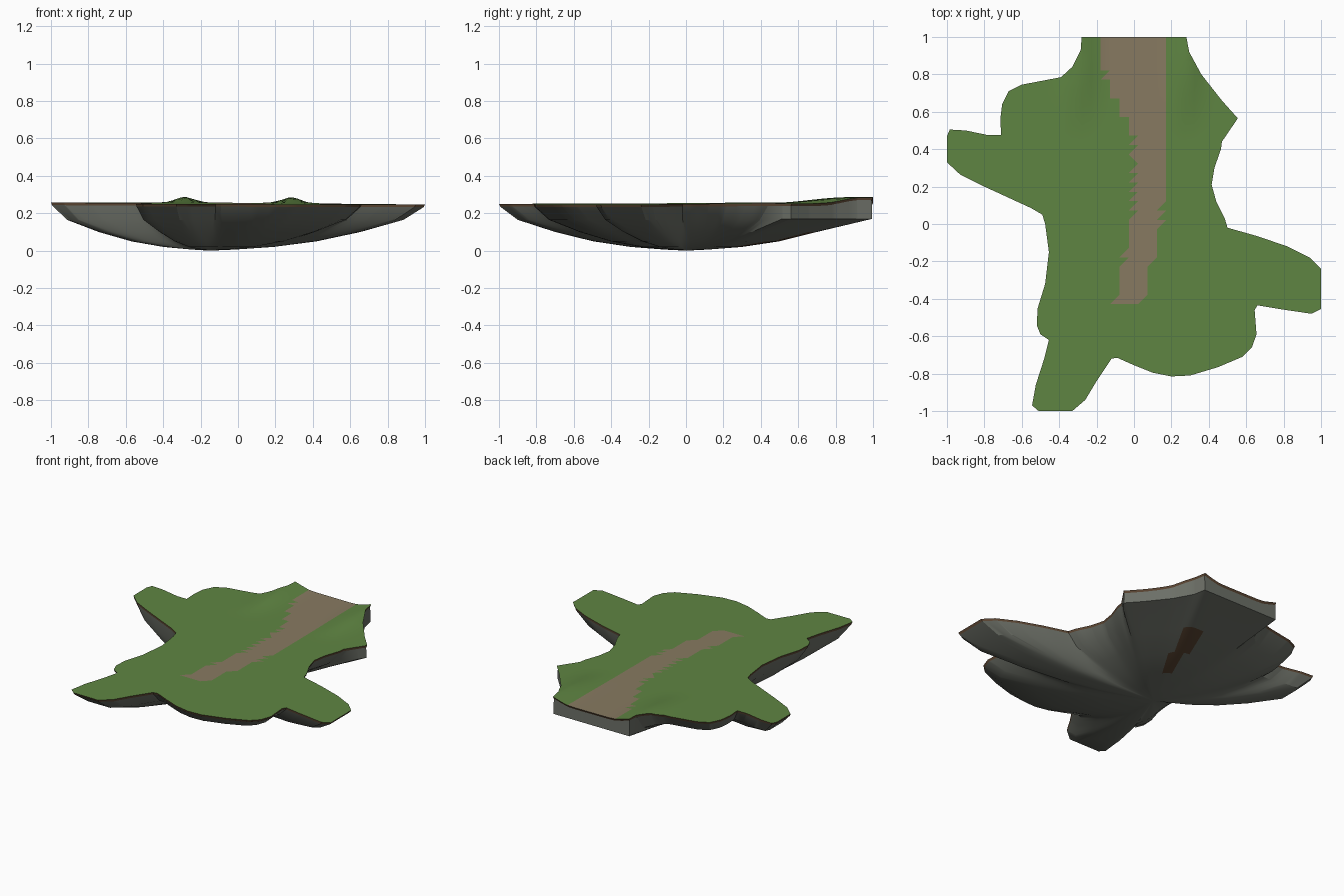
import bpy, bmesh, math
from mathutils import Vector

if "Cube" in bpy.data.objects:
    bpy.data.objects.remove(bpy.data.objects["Cube"])


def make_material(name, colour):
    mat = bpy.data.materials.new(name)
    mat.use_nodes = True
    mat.diffuse_color = (*colour, 1)
    mat.node_tree.nodes["Principled BSDF"].inputs["Base Color"].default_value = (*colour, 1)
    return mat


grass = make_material("grass green", (0.115, 0.235, 0.055))
dirt = make_material("path dirt", (0.245, 0.195, 0.12))
soil = make_material("soil brown", (0.105, 0.06, 0.032))
rock = make_material("rock grey", (0.15, 0.16, 0.135))

CENTRE = Vector((-0.15, 0, 0))

# Shoreline of the island, counter-clockwise from the back left corner
OUTLINE = [
    (-.28, 1), (-.285, .93), (-.33, .84), (-.39, .785), (-.6, .745), (-.67, .71),
    (-.705, .64), (-.715, .56), (-.71, .475), (-.78, .475), (-.9, .5), (-.985, .505),
    (-1, .47), (-1, .33), (-.93, .265), (-.8, .2), (-.55, .085), (-.49, .05),
    (-.475, 0), (-.455, -.15), (-.475, -.32), (-.515, -.45), (-.52, -.54),
    (-.5, -.59), (-.455, -.62), (-.48, -.72), (-.525, -.86), (-.545, -.97), (-.51, -1),
    (-.33, -1), (-.26, -.94), (-.2, -.84), (-.12, -.72), (-.09, -.715), (0, -.755),
    (.1, -.795), (.2, -.815), (.3, -.81), (.45, -.765), (.58, -.71), (.63, -.66),
    (.655, -.59), (.645, -.46), (.66, -.435), (.78, -.455), (.95, -.48), (1, -.455),
    (1, -.24), (.94, -.18), (.82, -.12), (.66, -.065), (.5, -.02), (.485, .03),
    (.44, .12), (.415, .21), (.43, .3), (.465, .4), (.47, .44), (.555, .565),
    (.47, .66), (.36, .8), (.295, .92), (.28, 1)]

# Path edges: y, left x, right x
PATH = [(-.43, -.1, .04), (-.25, -.075, .085), (-.1, -.03, .125), (.1, 0, .155),
        (.3, .005, .18), (.5, -.015, .165), (.68, -.1, .165), (.8, -.16, .16), (1, -.17, .17)]


def on_path(p):
    for (y0, l0, r0), (y1, l1, r1) in zip(PATH, PATH[1:]):
        if y0 <= p.y <= y1:
            t = (p.y - y0) / (y1 - y0)
            return l0 + t * (l1 - l0) < p.x < r0 + t * (r1 - r0)
    return False


def ground_height(x, y):
    """Almost level ground with a bank on each side of the path at the back."""
    t = min(max((y - 0.45) / 0.42, 0), 1)
    rise = t * t * (3 - 2 * t)
    bank = math.exp(-((abs(x) - 0.285) / 0.07) ** 2)
    return 0.252 - 0.004 * x + 0.004 * y + 0.03 * rise * bank


def finish(bm, name, materials, angle):
    bmesh.ops.recalc_face_normals(bm, faces=bm.faces)
    mesh = bpy.data.meshes.new(name)
    bm.to_mesh(mesh)
    bm.free()
    obj = bpy.data.objects.new(name, mesh)
    bpy.context.collection.objects.link(obj)
    for mat in materials:
        mesh.materials.append(mat)
    bpy.ops.object.select_all(action="DESELECT")
    obj.select_set(True)
    bpy.context.view_layer.objects.active = obj
    bpy.ops.object.shade_smooth_by_angle(angle=math.radians(angle))
    return obj


# Grass top: the outline cut into a triangle grid, so the path edge is jagged
bm = bmesh.new()
bm.faces.new([bm.verts.new((x, y, 0)) for x, y in OUTLINE])
STEP = 0.05
for axis in (Vector((1, 0, 0)), Vector((0, 1, 0))):
    for i in range(-20, 20):
        bmesh.ops.bisect_plane(bm, geom=bm.verts[:] + bm.edges[:] + bm.faces[:], dist=1e-4,
                               plane_co=axis * (STEP * i + 0.022), plane_no=axis)
bmesh.ops.triangulate(bm, faces=bm.faces)
for v in bm.verts:
    v.co.z = ground_height(v.co.x, v.co.y)
bmesh.ops.recalc_face_normals(bm, faces=bm.faces)
if sum(f.normal.z for f in bm.faces) < 0:
    bmesh.ops.reverse_faces(bm, faces=bm.faces)
for f in bm.faces:
    f.material_index = int(on_path(f.calc_center_median()))
rim = sorted((v.co.copy() for v in bm.verts if v.is_boundary),
             key=lambda p: math.atan2(p.y - CENTRE.y, p.x - CENTRE.x))
finish(bm, "grass_top", [grass, dirt], 40)


def is_cliff(p):
    """The back edge and back left edge drop as an upright wall."""
    return p.y > 0.95 or (p.y > 0.5 and p.x > 0.2)


def shrink(scale, z, window=0):
    """A copy of the rim scaled to the centre and softened along its length."""
    pts = [CENTRE + (p - CENTRE) * scale for p in rim]
    n = len(pts)
    ring = []
    for i in range(n):
        near = [pts[(i + k) % n] for k in range(-window, window + 1)]
        q = sum(near, Vector()) / len(near)
        ring.append(Vector((q.x, q.y, z)))
    return ring


def skin(bm, rings):
    loops = [[bm.verts.new(p) for p in ring] for ring in rings]
    for a, b in zip(loops, loops[1:]):
        for i in range(len(a)):
            j = (i + 1) % len(a)
            bm.faces.new((a[i], a[j], b[j], b[i]))
    return loops


# Soil rim: thin brown band under the grass
soil_base = [Vector((*(CENTRE + (p - CENTRE) * 0.993).xy, p.z - 0.014)) for p in rim]
bm = bmesh.new()
skin(bm, [rim, soil_base])
finish(bm, "soil_rim", [soil], 30)

# Rock underside: shallow tapering bowl closed at its lowest point
shoulder = shrink(0.9, 0.165)
for i, p in enumerate(rim):
    if is_cliff(p):
        shoulder[i] = Vector((*(CENTRE + (p - CENTRE) * 0.995).xy, 0.17))
rings = [soil_base, shoulder, shrink(0.7, 0.1, 2), shrink(0.5, 0.05, 4),
         shrink(0.3, 0.02, 5), shrink(0.12, 0.006, 5)]
bm = bmesh.new()
last = skin(bm, rings)[-1]
tip = bm.verts.new((CENTRE.x, CENTRE.y, 0))
for i in range(len(last)):
    bm.faces.new((last[i], last[(i + 1) % len(last)], tip))
# Patch of bare soil below the back
for f in bm.faces:
    c = f.calc_center_median()
    f.material_index = int(abs(c.x - 0.05) < 0.07 and abs(c.y - 0.47) < 0.13)
finish(bm, "rock_underside", [rock, soil], 25)
